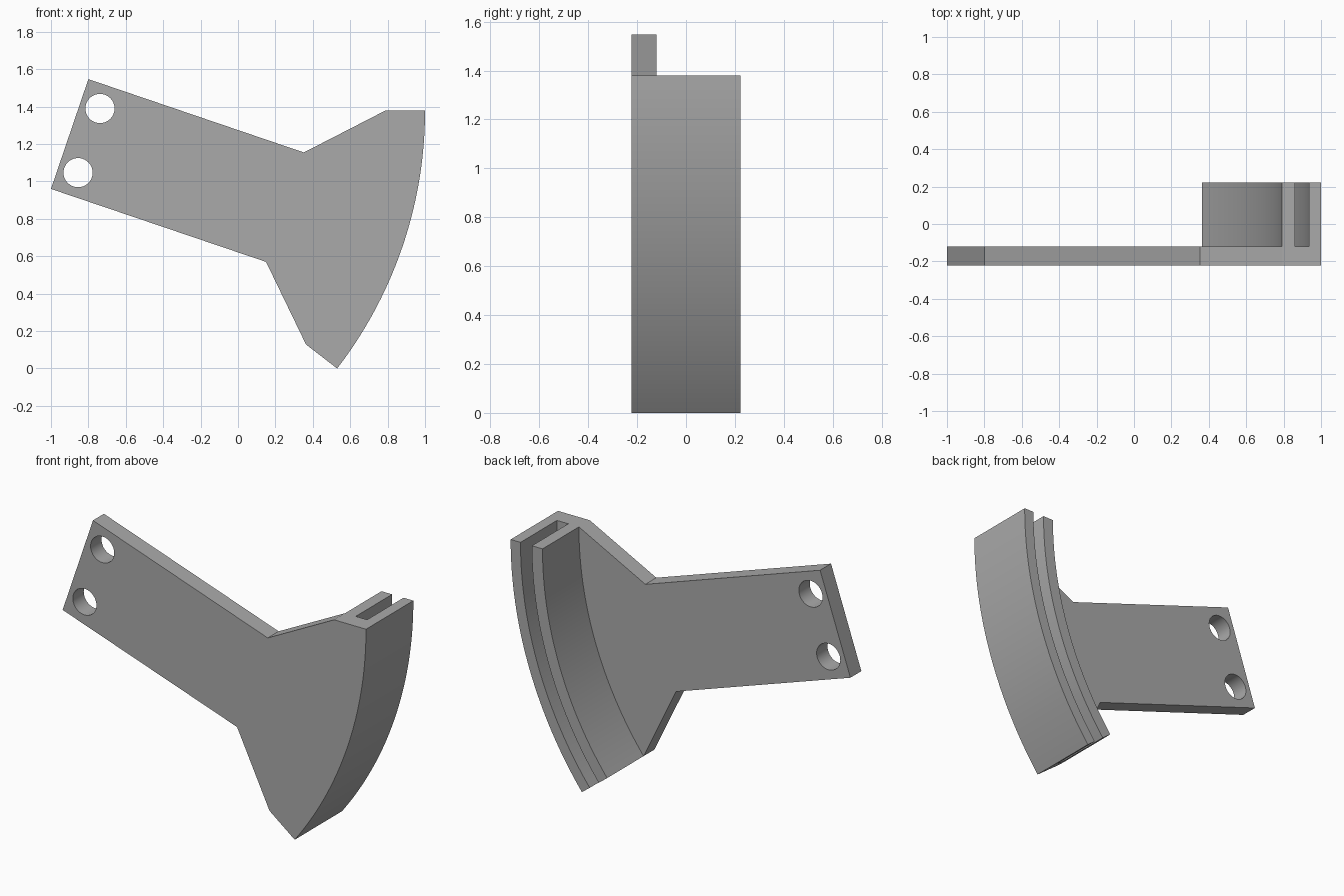
import bpy, bmesh, math
from mathutils import Vector

cube = bpy.data.objects.get("Cube")
if cube:
    bpy.data.objects.remove(cube, do_unlink=True)

# Main dimensions
FRONT, WEB_BACK, BACK = -0.223, -0.12, 0.223
R_OUT = 2.261
R_IN, SLOT_IN, SLOT_OUT = R_OUT - 0.21, R_OUT - 0.14, R_OUT - 0.065
CX, CZ = 1 - R_OUT, 1.38
SWEEP = math.asin(CZ / R_OUT)
STEPS = 40


def arc_point(radius, i, y):
    a = SWEEP * i / STEPS
    return Vector((CX + radius * math.cos(a), y, CZ - radius * math.sin(a)))


def circle(x, z, r, n=40):
    return [Vector((x + r * math.cos(math.tau * i / n), FRONT,
                    z + r * math.sin(math.tau * i / n))) for i in range(n)]


def add_loop(bm, points):
    vs = [bm.verts.new(p) for p in points]
    return [bm.edges.new((vs[i - 1], vs[i])) for i in range(len(vs))]


bm = bmesh.new()

# Flat arm with two bolt holes, ending on the inner arc of the rail
arm = [(0.15, 0.57), (-1, 0.96), (-0.8, 1.547), (0.352, 1.155)]
outline = [Vector((x, FRONT, z)) for x, z in arm]
outline += [arc_point(R_IN, i, FRONT) for i in range(STEPS + 1)]
edges = add_loop(bm, outline)
for x, z in ((-0.738, 1.39), (-0.855, 1.047)):
    edges += add_loop(bm, circle(x, z, 0.078))
bmesh.ops.triangle_fill(bm, use_beauty=True, edges=edges, normal=(0, -1, 0))
grown = bmesh.ops.extrude_face_region(bm, geom=bm.faces[:], use_keep_orig=True)
moved = [g for g in grown["geom"] if isinstance(g, bmesh.types.BMVert)]
bmesh.ops.translate(bm, verts=moved, vec=(0, WEB_BACK - FRONT, 0))


# Open the arm side where it runs into the rail
def on_inner_arc(v):
    return abs(math.hypot(v.co.x - CX, v.co.z - CZ) - R_IN) < 1e-4


joint = [f for f in bm.faces if abs(f.normal.y) < 0.5 and all(map(on_inner_arc, f.verts))]
joint = [f for f in bm.faces if all(map(on_inner_arc, f.verts))
         and len({round(v.co.y, 3) for v in f.verts}) == 2]
bmesh.ops.delete(bm, geom=joint, context="FACES_ONLY")

# Curved rail: slotted cross-section swept along the arc
section = [(R_IN, WEB_BACK), (R_IN, BACK), (SLOT_IN, BACK), (SLOT_IN, WEB_BACK),
           (SLOT_OUT, WEB_BACK), (SLOT_OUT, BACK), (R_OUT, BACK), (R_OUT, FRONT),
           (R_IN, FRONT)]
rings = [[bm.verts.new(arc_point(r, i, y)) for r, y in section] for i in range(STEPS + 1)]
for a, b in zip(rings, rings[1:]):
    for k in range(len(section) - 1):
        bm.faces.new((a[k], a[k + 1], b[k + 1], b[k]))
bm.faces.new(rings[0])
bm.faces.new(rings[-1][::-1])

bmesh.ops.remove_doubles(bm, verts=bm.verts[:], dist=0.0005)
bmesh.ops.recalc_face_normals(bm, faces=bm.faces[:])

mesh = bpy.data.meshes.new("slotted_bracket")
bm.to_mesh(mesh)
bm.free()
bracket = bpy.data.objects.new("slotted_bracket", mesh)
bpy.context.collection.objects.link(bracket)

# Plain grey finish
grey = bpy.data.materials.new("grey")
grey.use_nodes = True
color = (0.4, 0.4, 0.4, 1)
grey.diffuse_color = color
grey.node_tree.nodes["Principled BSDF"].inputs["Base Color"].default_value = color
mesh.materials.append(grey)

bpy.ops.object.select_all(action="DESELECT")
bracket.select_set(True)
bpy.context.view_layer.objects.active = bracket
bpy.ops.object.shade_smooth_by_angle(angle=math.radians(20))
